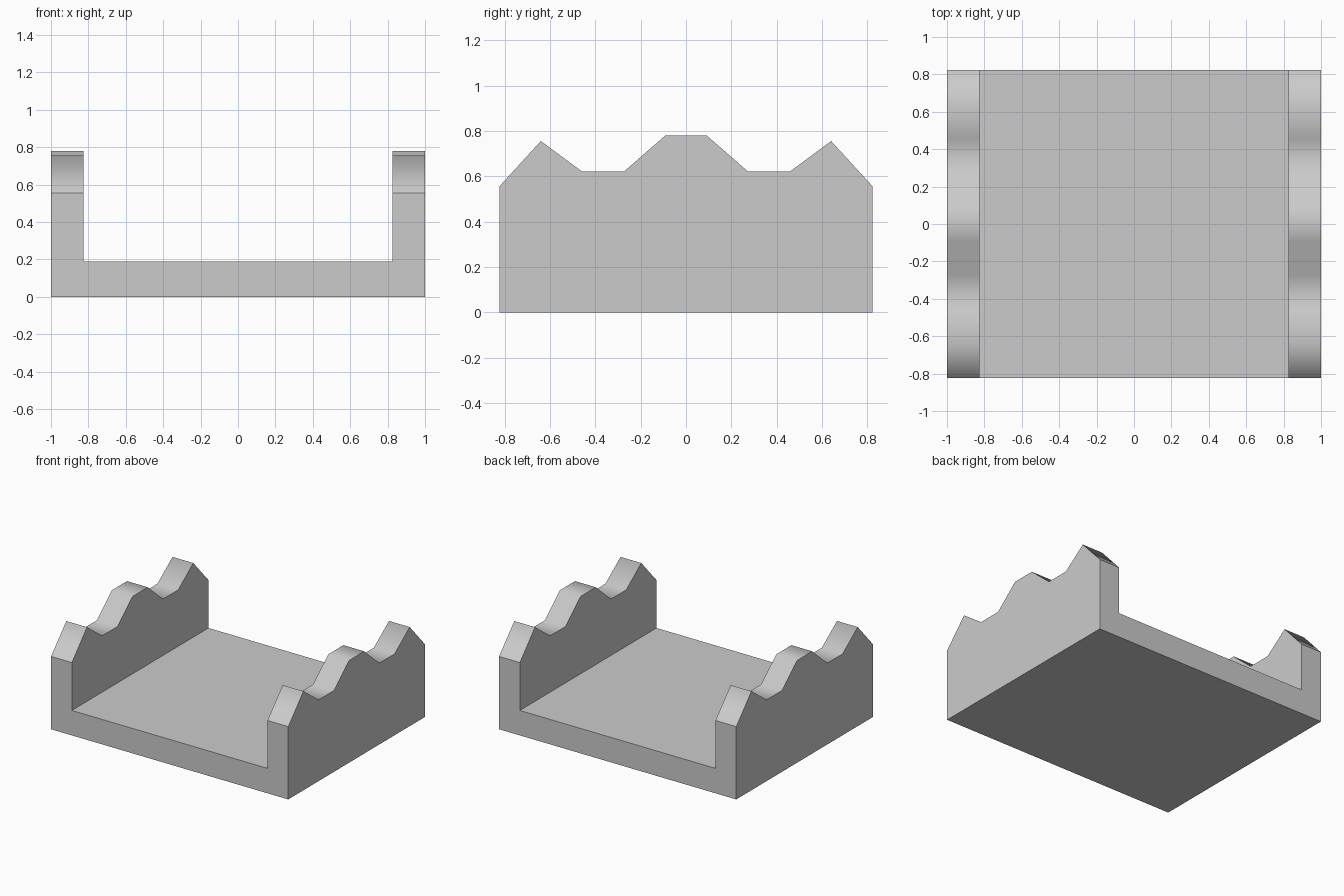
import bpy, bmesh

if "Cube" in bpy.data.objects:
    bpy.data.objects.remove(bpy.data.objects["Cube"])

W, D = 1.0, 0.823          # half width, half depth
INNER, FLOOR = 0.825, 0.19  # inner wall position, floor thickness

# Half of the wavy wall top, mirrored front to back
half = [(D, 0.555), (0.64, 0.755), (0.457, 0.62), (0.274, 0.62), (0.091, 0.78)]
crown = half + [(-y, z) for y, z in reversed(half)]
profile = [(-D, 0.0), (D, 0.0)] + crown


def extrude_profile(name, points, half_width):
    """Solid made by sweeping a y-z outline across x."""
    bm = bmesh.new()
    face = bm.faces.new([bm.verts.new((-half_width, y, z)) for y, z in points])
    result = bmesh.ops.extrude_face_region(bm, geom=[face])
    moved = [v for v in result["geom"] if isinstance(v, bmesh.types.BMVert)]
    bmesh.ops.translate(bm, verts=moved, vec=(2 * half_width, 0, 0))
    bmesh.ops.recalc_face_normals(bm, faces=bm.faces)
    mesh = bpy.data.meshes.new(name)
    bm.to_mesh(mesh)
    bm.free()
    obj = bpy.data.objects.new(name, mesh)
    bpy.context.collection.objects.link(obj)
    return obj


# Tray body: floor and both scalloped walls in one piece
tray = extrude_profile("tray", profile, W)
for poly in tray.data.polygons:
    poly.use_smooth = poly.normal.z > 0.3   # only the wavy top is smooth

# Channel between the walls
cutter = extrude_profile(
    "channel_cutter", [(-1, FLOOR), (1, FLOOR), (1, 1.2), (-1, 1.2)], INNER)
cutter.hide_render = True
cutter.hide_viewport = True
cutter.display_type = 'WIRE'

cut = tray.modifiers.new("channel", 'BOOLEAN')
cut.operation = 'DIFFERENCE'
cut.solver = 'EXACT'
cut.object = cutter
